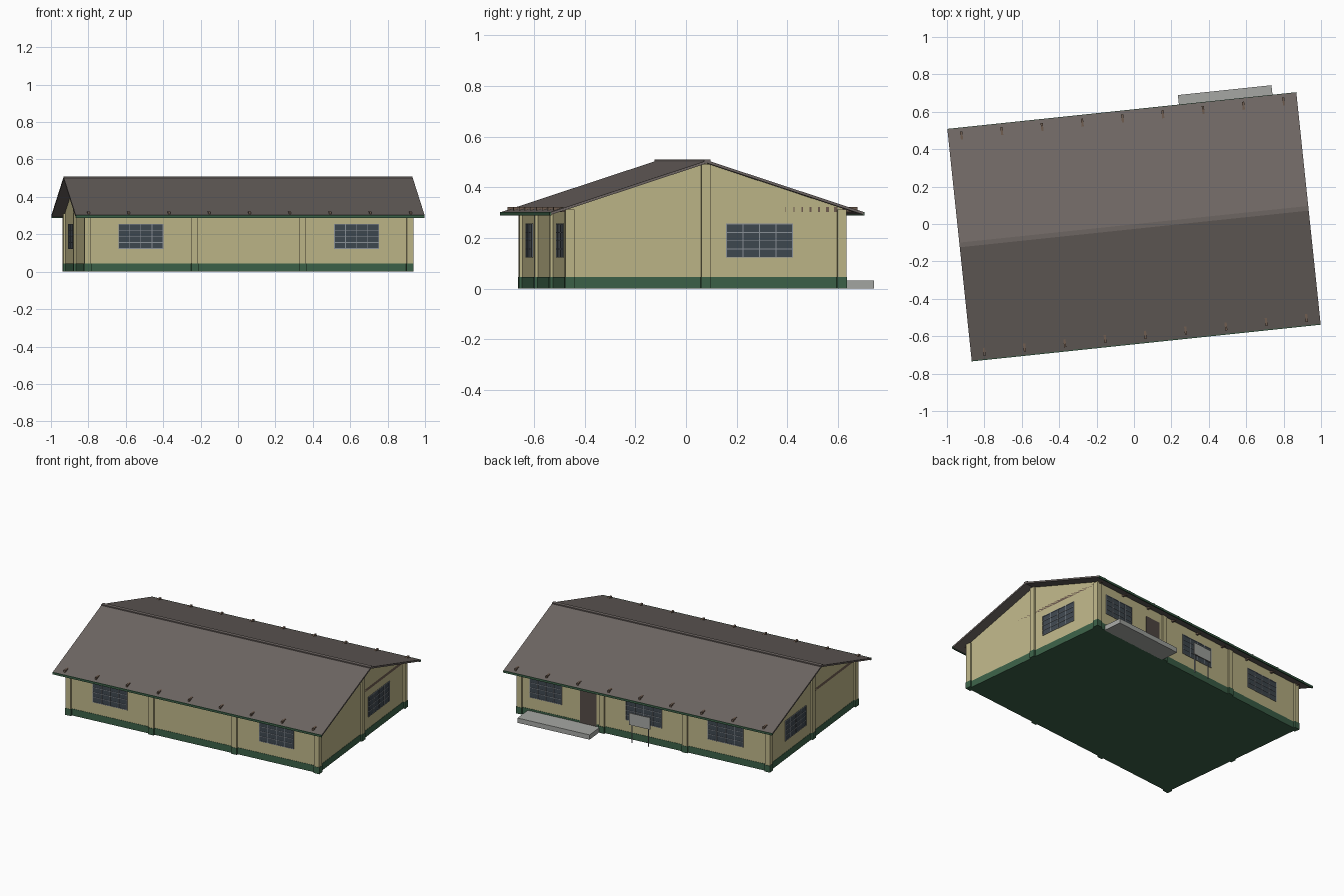
import bpy, bmesh, math
from mathutils import Matrix, Vector

cube = bpy.data.objects.get("Cube")
if cube:
    bpy.data.objects.remove(cube)


def material(name, rgb):
    m = bpy.data.materials.new(name)
    m.use_nodes = True
    m.diffuse_color = (*rgb, 1)
    m.node_tree.nodes["Principled BSDF"].inputs["Base Color"].default_value = (*rgb, 1)
    return m


ROOF = material("roof brown grey", (0.155, 0.133, 0.124))
WALL = material("wall cream", (0.52, 0.47, 0.25))
GREEN = material("base green", (0.045, 0.12, 0.065))
GLASS = material("dark glass", (0.05, 0.065, 0.08))
FRAME = material("frame grey", (0.26, 0.29, 0.32))
DOOR = material("door brown", (0.09, 0.07, 0.062))
CONCRETE = material("concrete grey", (0.38, 0.39, 0.37))
WOOD = material("timber brown", (0.16, 0.11, 0.08))

# The house stands turned slightly on its plot
PLACE = Matrix.Translation((0, -0.014, 0)) @ Matrix.Rotation(math.radians(6), 4, "Z")

LEN, WID = 0.872, 0.545          # half size of the walls
ROOF_L, ROOF_W = 0.938, 0.621    # half size of the roof
EAVE, RIDGE = 0.302, 0.506       # roof top heights
THICK = 0.011
BASE = 0.045


def roof_z(v):
    return RIDGE - (RIDGE - EAVE) * abs(v) / ROOF_W


def finish(name, bm, mat):
    bmesh.ops.recalc_face_normals(bm, faces=bm.faces)
    mesh = bpy.data.meshes.new(name)
    bm.to_mesh(mesh)
    bm.free()
    mesh.materials.append(mat)
    obj = bpy.data.objects.new(name, mesh)
    bpy.context.collection.objects.link(obj)
    obj.matrix_world = PLACE
    return obj


def add_box(bm, lo, hi):
    lo, hi = Vector(lo), Vector(hi)
    scale = Matrix.Diagonal((*(hi - lo), 1))
    bmesh.ops.create_cube(bm, size=1, matrix=Matrix.Translation((lo + hi) / 2) @ scale)


def boxes(name, mat, pairs):
    bm = bmesh.new()
    for lo, hi in pairs:
        add_box(bm, lo, hi)
    return finish(name, bm, mat)


def extrude_profile(name, mat, points, half):
    """Extrude a (v, z) outline along the length of the house."""
    bm = bmesh.new()
    face = bm.faces.new([bm.verts.new((-half, v, z)) for v, z in points])
    out = bmesh.ops.extrude_face_region(bm, geom=[face])
    verts = [g for g in out["geom"] if isinstance(g, bmesh.types.BMVert)]
    bmesh.ops.translate(bm, verts=verts, vec=(2 * half, 0, 0))
    return finish(name, bm, mat)


# Walls with gables
top = roof_z(WID) - THICK
extrude_profile("walls", WALL, [(-WID, BASE), (WID, BASE), (WID, top),
                                (0, RIDGE - THICK), (-WID, top)], LEN)
boxes("floor_base", GREEN, [((-LEN - 0.002, -WID - 0.002, 0), (LEN + 0.002, WID + 0.002, BASE))])

# Pilasters: four along each long side, one in the middle of each gable
OUT, PW = 0.012, 0.035
spots = []
for s in (-1, 1):
    for u in (-LEN + PW / 2 - OUT, -0.29, 0.29, LEN - PW / 2 + OUT):
        spots.append((u, s * (WID + OUT - PW / 2), roof_z(WID + OUT) - THICK))
    spots.append((s * (LEN + OUT - PW / 2), 0, roof_z(PW / 2) - THICK))
h = PW / 2
boxes("pilasters", WALL, [((u - h, v - h, BASE), (u + h, v + h, z)) for u, v, z in spots])
h += 0.002
boxes("pilaster_feet", GREEN, [((u - h, v - h, 0), (u + h, v + h, BASE)) for u, v, z in spots])

# Roof, ridge cap and eave boards
extrude_profile("roof", ROOF, [(-ROOF_W, EAVE), (0, RIDGE), (ROOF_W, EAVE), (ROOF_W, EAVE - THICK),
                               (0, RIDGE - THICK), (-ROOF_W, EAVE - THICK)], ROOF_L)
extrude_profile("ridge_cap", ROOF, [(-0.0125, RIDGE - 0.006), (0.0125, RIDGE - 0.006),
                                    (0.0125, RIDGE + 0.003), (-0.0125, RIDGE + 0.003)], ROOF_L)
boxes("eave_boards", GREEN, [((-ROOF_L, s * ROOF_W - 0.005, 0.288), (ROOF_L, s * ROOF_W + 0.003, EAVE))
                             for s in (-1, 1)])

# Roof beams whose ends show at the eaves
STEP = 0.2165
boxes("roof_beams", WOOD, [((i * STEP - 0.006, -0.603, 0.303), (i * STEP + 0.006, 0.603, 0.322))
                           for i in range(-4, 5)])


def side_boxes(rects, side, sign):
    """Turn (a0, a1, z0, z1, depth) rectangles into plates on one wall."""
    out = []
    wall = LEN if side == "u" else WID
    for a0, a1, z0, z1, d in rects:
        w0, w1 = sorted((sign * (wall - 0.002), sign * (wall + d)))
        if side == "u":
            out.append(((w0, a0, z0), (w1, a1, z1)))
        else:
            out.append(((a0, w0, z0), (a1, w1, z1)))
    return out


def window(name, side, sign, centre, width, cols=4, rows=4):
    z0, z1, t = 0.122, 0.256, 0.0035
    a0, a1 = centre - width / 2, centre + width / 2
    boxes(name + "_glass", GLASS, side_boxes([(a0, a1, z0, z1, 0.002)], side, sign))
    bars = []
    for i in range(cols + 1):
        a = a0 + (width - t) * i / cols
        bars.append((a, a + t, z0, z1, 0.005))
    for i in range(rows + 1):
        z = z0 + (z1 - z0 - t) * i / rows
        bars.append((a0, a1, z, z + t, 0.0045))
    boxes(name + "_frame", FRAME, side_boxes(bars, side, sign))


for name, side, sign, centre, width in (
        ("front_window_right", "v", -1, -0.58, 0.242),
        ("front_window_left", "v", -1, 0.58, 0.242),
        ("back_window_left", "v", 1, 0.685, 0.225),
        ("back_window_middle", "v", 1, 0, 0.25),
        ("back_window_right", "v", 1, -0.57, 0.25),
        ("left_gable_window", "u", 1, 0.214, 0.265),
        ("right_gable_window", "u", -1, 0.214, 0.265)):
    window(name, side, sign, centre, width)

# Back door and its step
boxes("door", DOOR, side_boxes([(0.33, 0.445, 0.032, 0.25, 0.004)], "v", 1))
boxes("porch_step", CONCRETE, [((0.307, WID, 0), (0.81, 0.675, 0.032))])

# Notice board on two posts behind the house
boxes("notice_board", CONCRETE, [((-0.07, 0.59, 0.12), (0.075, 0.596, 0.2))])
boxes("board_posts", FRAME, [((u - 0.003, 0.584, 0), (u + 0.003, 0.59, 0.2)) for u in (-0.055, 0.06)])
